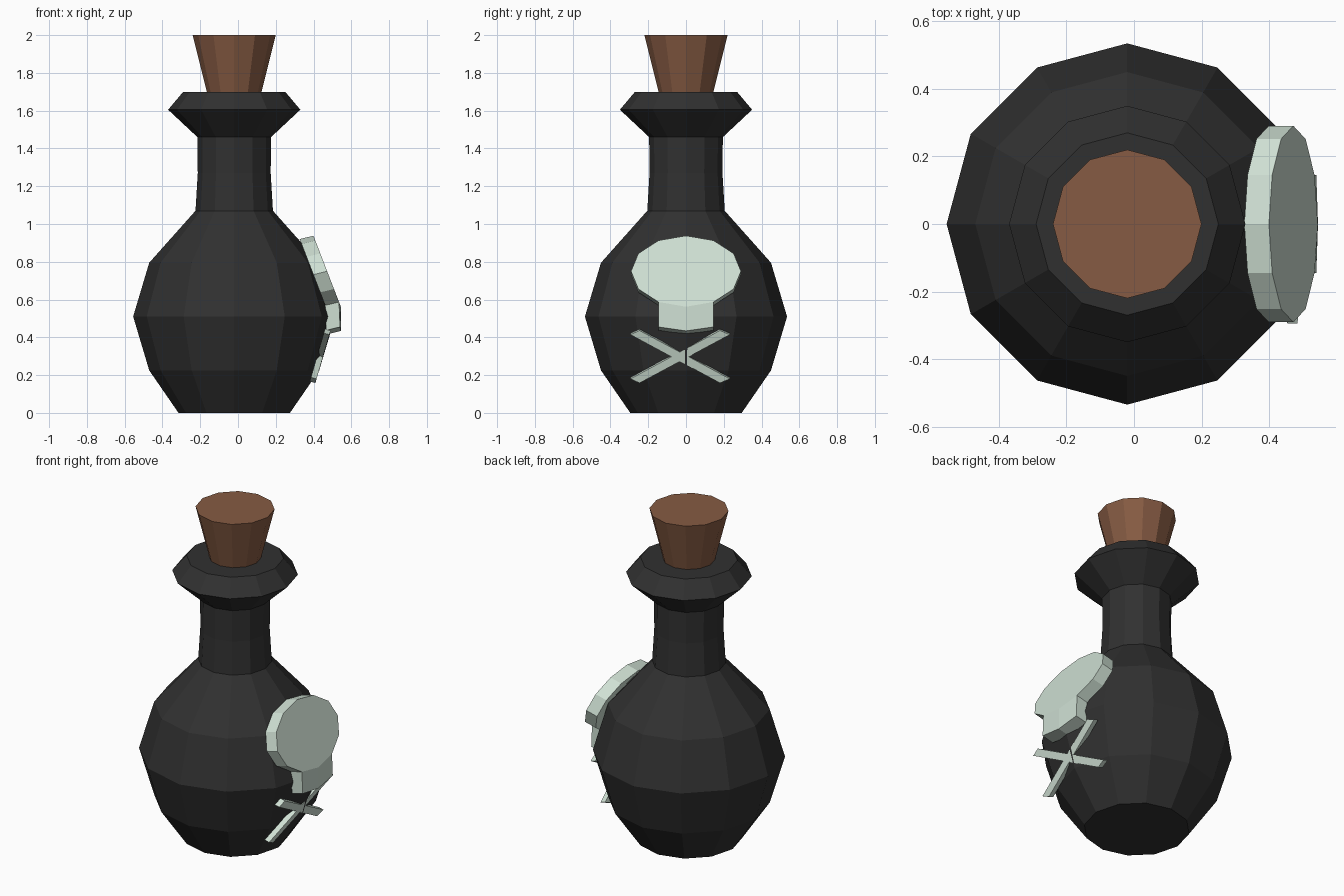
import bpy, bmesh
from math import sin, cos, pi

if "Cube" in bpy.data.objects:
    bpy.data.objects.remove(bpy.data.objects["Cube"])

AXIS_X = -0.02   # bottle axis
SIDES = 12


def material(name, rgb):
    m = bpy.data.materials.new(name)
    m.diffuse_color = (*rgb, 1)
    m.use_nodes = True
    m.node_tree.nodes["Principled BSDF"].inputs["Base Color"].default_value = m.diffuse_color
    return m


def finish(bm, name, mat):
    bmesh.ops.recalc_face_normals(bm, faces=bm.faces[:])
    me = bpy.data.meshes.new(name)
    bm.to_mesh(me)
    bm.free()
    me.materials.append(mat)
    ob = bpy.data.objects.new(name, me)
    bpy.context.collection.objects.link(ob)
    return ob


def lathe(name, profile, mat):
    """Closed 12-sided turned solid from (radius, z) points."""
    bm = bmesh.new()
    rings = [[bm.verts.new((AXIS_X + r * cos(2 * pi * i / SIDES),
                            r * sin(2 * pi * i / SIDES), z))
              for i in range(SIDES)] for r, z in profile]
    for a, b in zip(rings, rings[1:]):
        for i in range(SIDES):
            j = (i + 1) % SIDES
            bm.faces.new((a[i], a[j], b[j], b[i]))
    bm.faces.new(rings[0])
    bm.faces.new(rings[-1])
    return finish(bm, name, mat)


def slab(name, faces, offset, mat):
    """Outer faces (lists of xyz points) thickened by an offset vector."""
    bm = bmesh.new()
    for pts in faces:
        bm.faces.new([bm.verts.new(p) for p in pts])
    bmesh.ops.remove_doubles(bm, verts=bm.verts[:], dist=1e-4)
    geo = bmesh.ops.extrude_face_region(bm, geom=bm.faces[:], use_keep_orig=True)
    new = [g for g in geo["geom"] if isinstance(g, bmesh.types.BMVert)]
    bmesh.ops.translate(bm, verts=new, vec=offset)
    return finish(bm, name, mat)


glass = material("dark_glass", (0.03, 0.03, 0.03))
cork = material("cork", (0.24, 0.105, 0.056))
bone = material("pale_bone", (0.62, 0.74, 0.65))

# Bottle body, neck and lip
lathe("bottle", [(0.295, 0), (0.45, 0.225), (0.535, 0.51), (0.45, 0.795),
                 (0.205, 1.07), (0.193, 1.27), (0.195, 1.46),
                 (0.35, 1.605), (0.27, 1.70)], glass)

# Stopper
lathe("cork_stopper", [(0.135, 1.66), (0.145, 1.70), (0.22, 2.0)], cork)


# Skull badge: tilted twelve-sided disc with a jaw folded down from its lower edge
def on_disc(i):
    a = 2 * pi * i / SIDES
    z = 0.75 + 0.188 * cos(a)
    return (0.472 - 0.385 * (z - 0.75), 0.291 * sin(a), z)


disc = [on_disc(i) for i in range(SIDES)]
jaw = [[disc[i], disc[i + 1], (x1, disc[i + 1][1], z1), (x0, disc[i][1], z0)]
       for i, x0, z0, x1, z1 in ((5, 0.54, 0.455, 0.545, 0.434),
                                 (6, 0.545, 0.434, 0.54, 0.455))]
slab("skull_badge", [disc] + jaw, (-0.073, 0, -0.018), bone)

# Crossed bones, mirrored about their crossing height
MID = 0.297
bar = [(-0.294, 0.117), (-0.246, 0.139), (0.232, -0.117), (0.180, -0.139)]
for name, s in (("crossbone_a", 1), ("crossbone_b", -1)):
    pts = [(0.450 + 0.29 * s * dz, y, MID + s * dz) for y, dz in bar]
    slab(name, [pts], (-0.03, 0, 0.008), bone)
